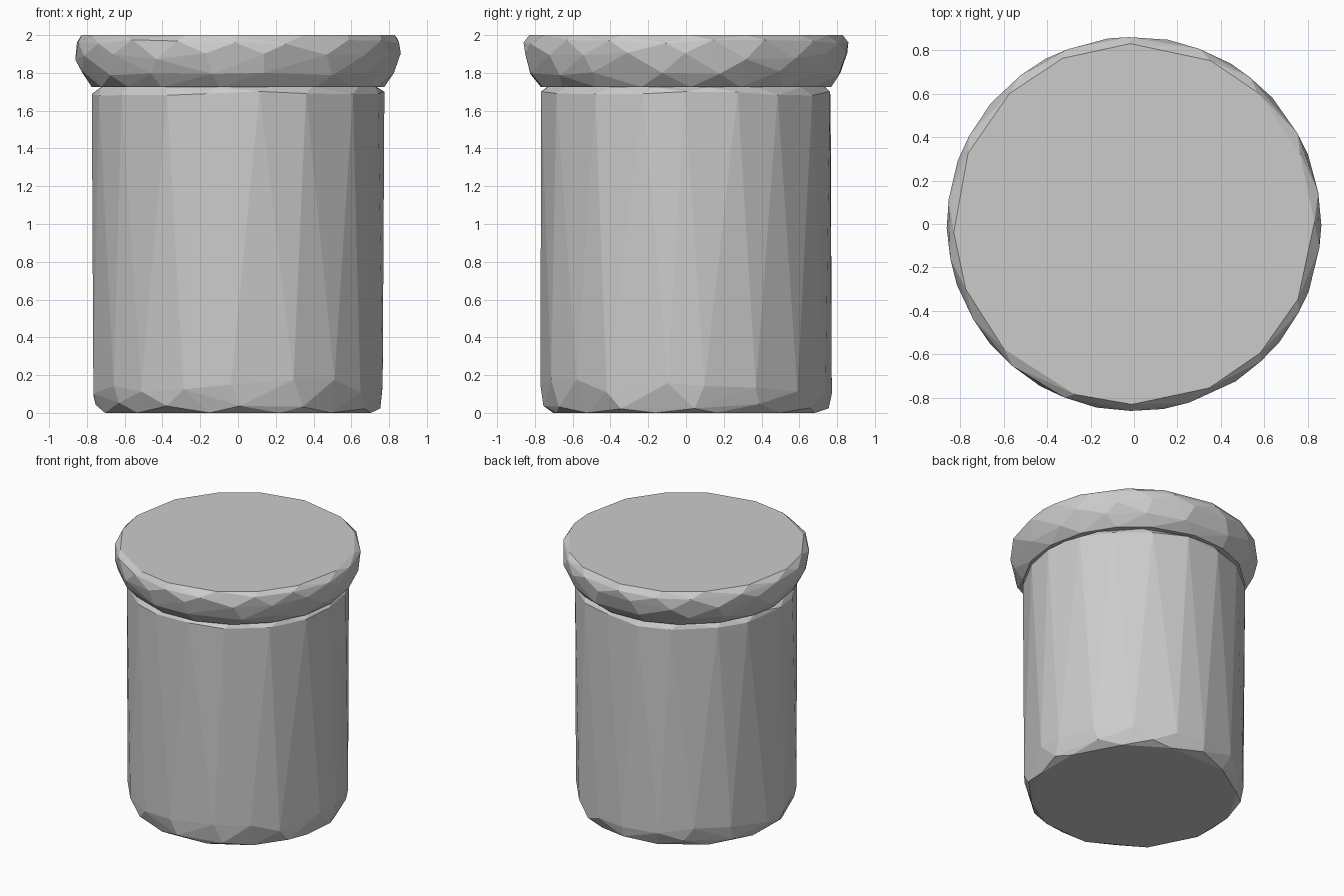
import bpy
import bmesh
import random
from math import cos, sin, tau

random.seed(4)

cube = bpy.data.objects.get("Cube")
if cube:
    bpy.data.objects.remove(cube, do_unlink=True)

# Single plain grey
grey = bpy.data.materials.new("plain grey")
grey.use_nodes = True
colour = (0.6, 0.6, 0.6, 1)
grey.diffuse_color = colour
grey.node_tree.nodes["Principled BSDF"].inputs["Base Color"].default_value = colour


def faceted_part(name, rings):
    """Convex faceted solid through rings of (radius, z, sides, turn, z jitter)."""
    bm = bmesh.new()
    for radius, z, sides, turn, jitter in rings:
        for i in range(sides):
            a = tau * (i + turn + random.uniform(-0.15, 0.15)) / sides
            height = z + random.uniform(-jitter, jitter)
            bm.verts.new((radius * cos(a), radius * sin(a), height))
    hull = bmesh.ops.convex_hull(bm, input=bm.verts)
    spare = {g for g in hull["geom_interior"] + hull["geom_unused"]
             if isinstance(g, bmesh.types.BMVert)}
    bmesh.ops.delete(bm, geom=list(spare), context='VERTS')
    bmesh.ops.dissolve_limit(bm, angle_limit=0.01, verts=bm.verts, edges=bm.edges)
    bmesh.ops.recalc_face_normals(bm, faces=bm.faces)
    mesh = bpy.data.meshes.new(name)
    bm.to_mesh(mesh)
    bm.free()
    mesh.materials.append(grey)
    obj = bpy.data.objects.new(name, mesh)
    bpy.context.collection.objects.link(obj)
    return obj


# Jar body with roughly chamfered rims
faceted_part("jar_body", [
    (0.72, 0.0, 12, 0.5, 0.0),
    (0.755, 0.04, 12, 0.0, 0.02),
    (0.772, 0.13, 18, 0.5, 0.05),
    (0.775, 1.69, 18, 0.0, 0.012),
    (0.745, 1.725, 16, 0.5, 0.0),
])

# Overhanging faceted lid
faceted_part("lid", [
    (0.775, 1.725, 18, 0.0, 0.0),
    (0.835, 1.8, 16, 0.5, 0.015),
    (0.862, 1.89, 18, 0.0, 0.02),
    (0.86, 1.965, 18, 0.5, 0.012),
    (0.83, 2.0, 16, 0.0, 0.0),
])
